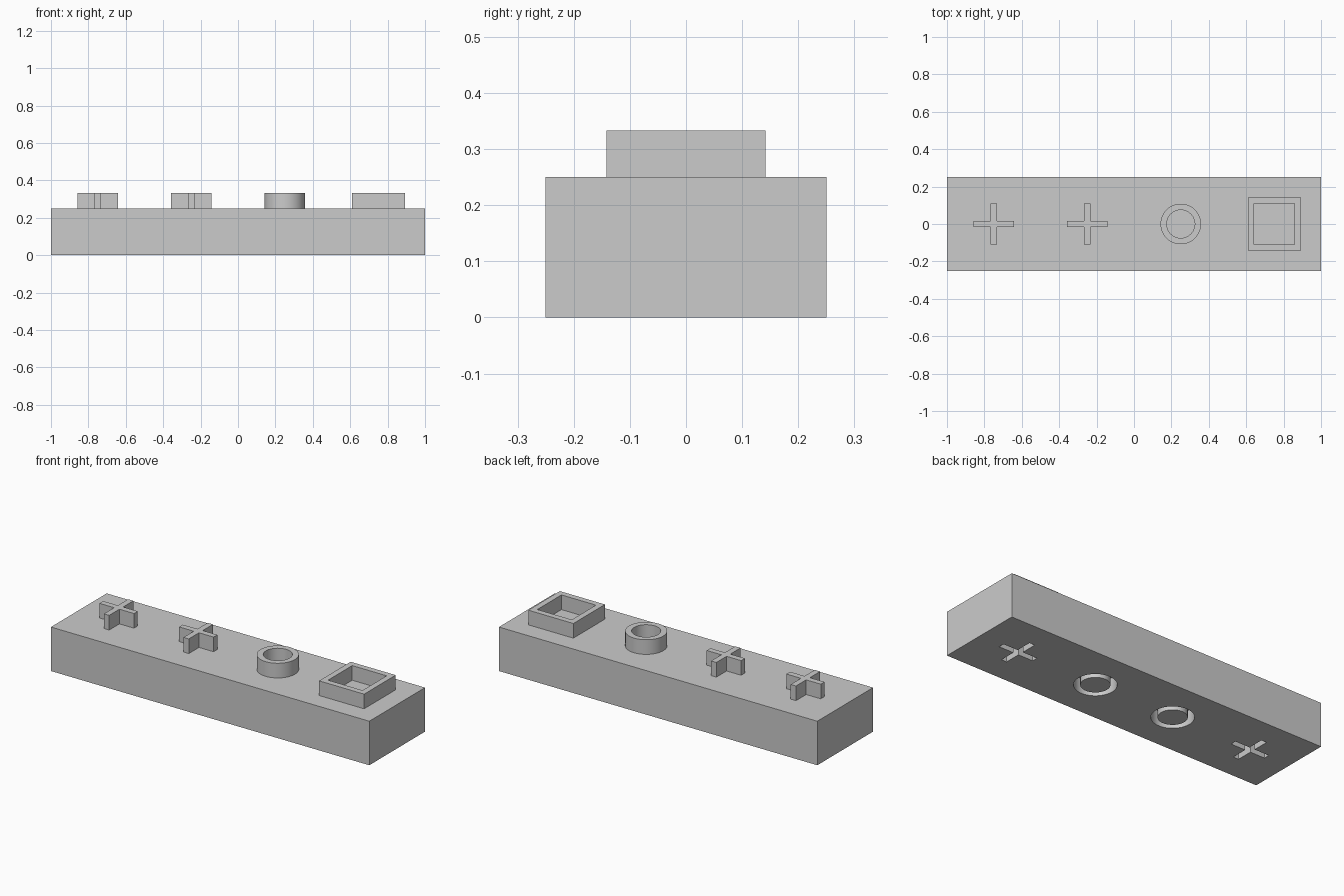
import bpy, bmesh
from math import cos, sin, pi, sqrt, radians

cube = bpy.data.objects.get("Cube")
if cube:
    bpy.data.objects.remove(cube, do_unlink=True)

grey = bpy.data.materials.new("light grey plastic")
grey.use_nodes = True
colour = (0.6, 0.6, 0.6, 1)
grey.diffuse_color = colour
grey.node_tree.nodes["Principled BSDF"].inputs["Base Color"].default_value = colour

LENGTH, WIDTH, HEIGHT = 2.0, 0.5, 0.25
PEG = 0.0833          # peg height and socket depth
WALL = 0.0333         # wall and arm thickness
REACH = 0.1083        # half size of cross, ring and square hole


def finish(name, bm):
    bmesh.ops.recalc_face_normals(bm, faces=bm.faces[:])
    mesh = bpy.data.meshes.new(name)
    bm.to_mesh(mesh)
    bm.free()
    mesh.materials.append(grey)
    obj = bpy.data.objects.new(name, mesh)
    bpy.context.collection.objects.link(obj)
    return obj


def tube(name, x, z0, z1, inner, outer, sides):
    """Closed tube standing on z0; four sides give a square frame."""
    bm = bmesh.new()
    loops = []
    for i in range(sides):
        a = 2 * pi * (i + 0.5) / sides
        loops.append([bm.verts.new((x + r * cos(a), r * sin(a), z))
                      for r, z in ((inner, z0), (outer, z0), (outer, z1), (inner, z1))])
    for i in range(sides):
        p, q = loops[i], loops[(i + 1) % sides]
        for k in range(4):
            n = (k + 1) % 4
            bm.faces.new((p[k], p[n], q[n], q[k]))
    return finish(name, bm)


def cross(name, x, z0, z1):
    """Plus-shaped prism, one arm outline turned four times."""
    bm = bmesh.new()
    w, outline = WALL / 2, []
    for c, s in ((1, 0), (0, 1), (-1, 0), (0, -1)):
        for u, v in ((REACH, -w), (REACH, w), (w, w)):
            outline.append(bm.verts.new((x + u * c - v * s, u * s + v * c, z0)))
    face = bm.faces.new(outline)
    top = bmesh.ops.extrude_face_region(bm, geom=[face])["geom"]
    bmesh.ops.translate(bm, vec=(0, 0, z1 - z0),
                        verts=[g for g in top if isinstance(g, bmesh.types.BMVert)])
    if not face.is_valid or len(bm.faces) < 14:
        bm.faces.new(outline)
    return finish(name, bm)


def smooth(obj):
    bpy.ops.object.select_all(action='DESELECT')
    obj.select_set(True)
    bpy.context.view_layer.objects.active = obj
    bpy.ops.object.shade_smooth_by_angle(angle=radians(30))


# Solid block
bm = bmesh.new()
bmesh.ops.create_cube(bm, size=1)
for v in bm.verts:
    v.co = (v.co.x * LENGTH, v.co.y * WIDTH, (v.co.z + 0.5) * HEIGHT)
block = finish("block", bm)

# Sockets cut into the underside: crosses at the ends, rings in the middle
cutters = [cross("cross_socket", x, -0.05, PEG) for x in (-0.75, 0.75)]
cutters += [tube("ring_socket", x, -0.05, PEG, REACH - WALL, REACH, 64)
            for x in (-0.25, 0.25)]
for cutter in cutters:
    cutter.hide_render = True
    mod = block.modifiers.new("socket", 'BOOLEAN')
    mod.operation = 'DIFFERENCE'
    mod.solver = 'EXACT'
    mod.object = cutter
    bpy.context.view_layer.objects.active = block
    bpy.ops.object.modifier_apply(modifier=mod.name)
    bpy.data.objects.remove(cutter, do_unlink=True)
smooth(block)

# Pegs on the top
top = HEIGHT + PEG
cross("right_cross_peg", -0.75, HEIGHT, top)
cross("middle_cross_peg", -0.25, HEIGHT, top)
smooth(tube("ring_peg", 0.25, HEIGHT, top, REACH - WALL, REACH, 64))
tube("square_frame_peg", 0.75, HEIGHT, top, REACH * sqrt(2), (REACH + WALL) * sqrt(2), 4)
